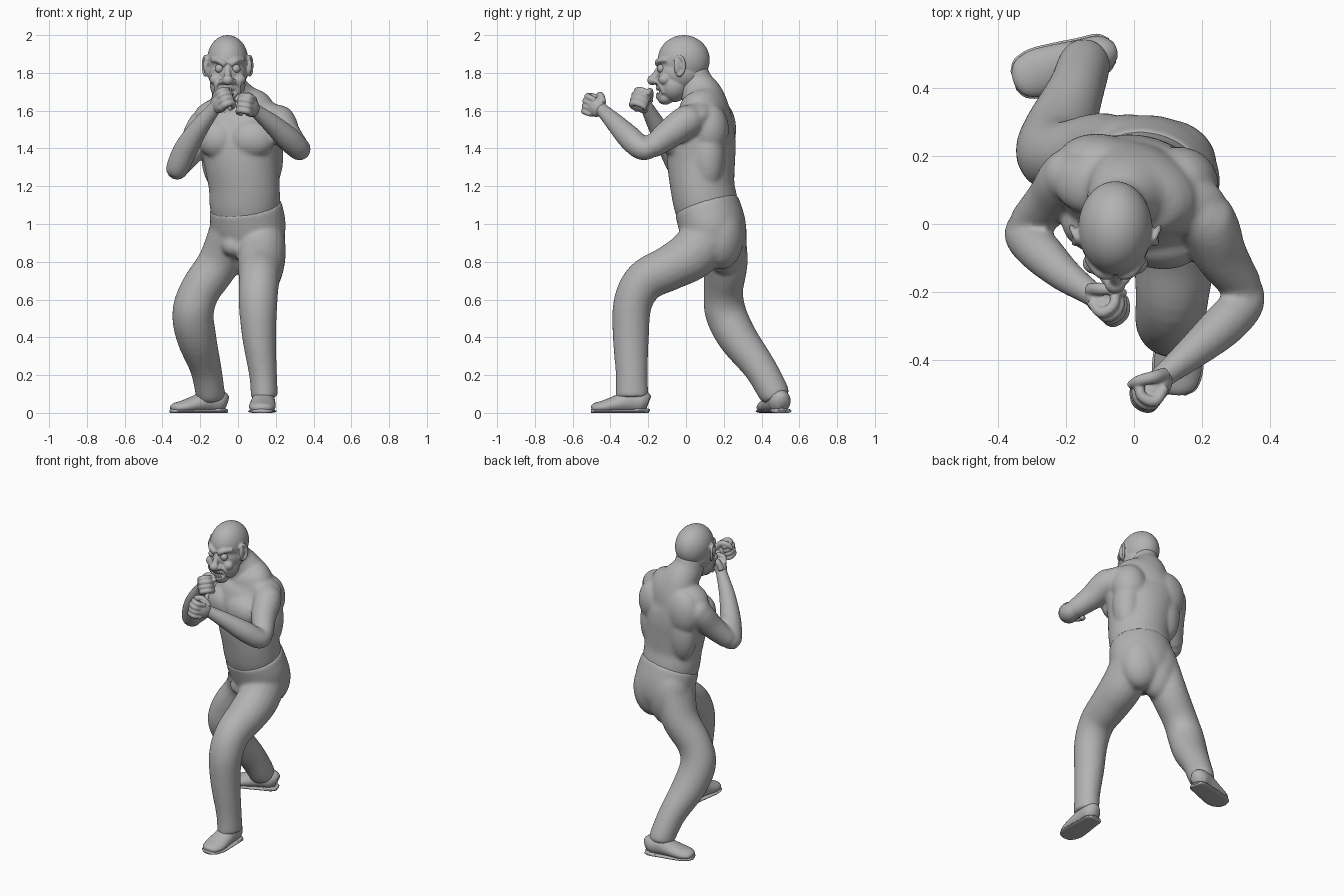
import bpy, bmesh, math
from mathutils import Vector, Matrix

if "Cube" in bpy.data.objects:
    bpy.data.objects.remove(bpy.data.objects["Cube"])

grey = bpy.data.materials.new("plain_grey")
grey.use_nodes = True
COLOUR = (0.45, 0.45, 0.45, 1)
grey.diffuse_color = COLOUR
grey.node_tree.nodes["Principled BSDF"].inputs["Base Color"].default_value = COLOUR
HIP_SIDE = Vector((0.95, -0.31, 0))
X = Vector((1, 0, 0))


def spline(points, steps):
    """Catmull-Rom through rows of x, y, z, half width, half depth."""
    rows = [Vector(p) for p in points]
    rows = [2 * rows[0] - rows[1]] + rows + [2 * rows[-1] - rows[-2]]
    out = []
    for a, b, c, d in zip(rows, rows[1:], rows[2:], rows[3:]):
        for k in range(steps):
            t = k / steps
            out.append(0.5 * (2 * b + (c - a) * t + (2 * a - 5 * b + 4 * c - d) * t * t
                              + (3 * b - a - 3 * c + d) * t ** 3))
    return out + [rows[-2]]


def loft(bm, points, side=X, matrix=None, sides=20, steps=5, floor=None):
    """Skin a smooth tube of elliptical rings along a path."""
    rows = spline(points, steps)
    matrix = matrix or Matrix()
    rings = []
    for i, row in enumerate(rows):
        ahead, behind = rows[min(i + 1, len(rows) - 1)], rows[max(i - 1, 0)]
        along = (ahead.copy().to_3d() - behind.copy().to_3d()).normalized()
        u = (side - along * side.dot(along)).normalized()
        v = along.cross(u)
        ring = []
        for k in range(sides):
            a = math.tau * k / sides
            p = row.to_3d() + u * row[3] * math.cos(a) + v * row[4] * math.sin(a)
            if floor is not None:
                p.z = max(p.z, floor)
            ring.append(bm.verts.new(matrix @ p))
        rings.append(ring)
    for lower, upper in zip(rings, rings[1:]):
        for k in range(sides):
            n = (k + 1) % sides
            bm.faces.new((lower[k], lower[n], upper[n], upper[k]))
    bm.faces.new(rings[0][::-1])
    bm.faces.new(rings[-1])


def tube(bm, points, radii, **options):
    loft(bm, [(*p, r, r) for p, r in zip(points, radii)], **options)


def blob(bm, centre, size, rotation=None, matrix=None):
    m = Matrix.Translation(centre) @ (rotation or Matrix()) @ Matrix.Diagonal((*size, 1))
    bmesh.ops.create_uvsphere(bm, u_segments=40, v_segments=24, radius=1,
                              matrix=(matrix or Matrix()) @ m)


def finish(name, bm, voxel=0, smooth=0):
    bmesh.ops.recalc_face_normals(bm, faces=bm.faces)
    for f in bm.faces:
        f.smooth = True
    mesh = bpy.data.meshes.new(name)
    bm.to_mesh(mesh)
    bm.free()
    mesh.materials.append(grey)
    ob = bpy.data.objects.new(name, mesh)
    bpy.context.collection.objects.link(ob)
    if voxel:
        r = ob.modifiers.new("fuse", "REMESH")
        r.mode, r.voxel_size, r.use_smooth_shade = "VOXEL", voxel, True
    if smooth:
        s = ob.modifiers.new("soften", "SMOOTH")
        s.factor, s.iterations = 0.5, smooth


# Trousers: pelvis, forward left leg and trailing right leg
bm = bmesh.new()
loft(bm, [(.05, .17, .82, .11, .11), (.052, .16, .9, .178, .158),
          (.055, .143, .98, .2, .174), (.045, .122, 1.055, .199, .174),
          (.038, .108, 1.1, .193, .172)], HIP_SIDE, sides=40)
loft(bm, [(.12, .14, .96, .128, .14), (.125, .035, .84, .128, .135), (.12, -.085, .768, .122, .12),
          (.112, -.215, .7, .108, .112), (.106, -.282, .58, .103, .103), (.112, -.292, .4, .09, .096),
          (.133, -.287, .2, .074, .085), (.14, -.285, .08, .072, .088)])
loft(bm, [(-.045, .17, .97, .105, .145), (-.1, .208, .8, .112, .12), (-.2, .198, .65, .108, .105),
          (-.238, .21, .53, .11, .11), (-.22, .272, .4, .106, .105), (-.172, .39, .24, .084, .088),
          (-.148, .463, .11, .078, .082), (-.145, .478, .075, .07, .07)])
blob(bm, (.11, .19, .94), (.135, .115, .18), Matrix.Rotation(-.35, 4, "Z"))
blob(bm, (-.02, .205, .93), (.135, .118, .2), Matrix.Rotation(.1, 4, "Z"))
blob(bm, (-.02, .055, .885), (.065, .06, .06))
finish("trousers", bm, .009, 18)

# Bare upper body with both arms
bm = bmesh.new()
loft(bm, [(.042, .12, 1.0, .17, .15), (.036, .106, 1.1, .188, .167), (.033, .087, 1.2, .19, .168),
          (.02, .08, 1.32, .2, .177), (.01, .082, 1.43, .22, .177),
          (0, .09, 1.52, .232, .16), (.005, .1, 1.6, .195, .13), (-.025, .09, 1.67, .125, .11),
          (-.05, .05, 1.735, .09, .1), (-.055, .025, 1.81, .08, .09)], HIP_SIDE, sides=40)
blob(bm, (.075, -.058, 1.45), (.12, .075, .1), Matrix.Rotation(-.1, 4, "Z"))
blob(bm, (-.115, -.01, 1.45), (.1, .075, .1), Matrix.Rotation(-.35, 4, "Z"))
# shoulder blades, flanks and trapezius
blob(bm, (.14, .125, 1.5), (.11, .1, .14), Matrix.Rotation(-.45, 4, "Z"))
blob(bm, (-.1, .18, 1.5), (.125, .085, .15), Matrix.Rotation(-.1, 4, "Z"))
blob(bm, (-.09, .175, 1.36), (.105, .08, .19), Matrix.Rotation(-.1, 4, "Z"))
blob(bm, (.15, .115, 1.36), (.09, .09, .19), Matrix.Rotation(-.5, 4, "Z"))
for x, y, reach in ((.13, .06, .145), (-.13, .12, .11)):
    blob(bm, (x, y, 1.6), (reach, .09, .06), Matrix.Rotation(.3 if x > 0 else -.4, 4, "Y"))
tube(bm, [(.16, .06, 1.55), (.218, .0, 1.54), (.255, -.09, 1.475), (.32, -.185, 1.403)],
     [.085, .087, .078, .06])
tube(bm, [(.317, -.165, 1.412), (.324, -.228, 1.397), (.265, -.295, 1.453), (.18, -.37, 1.53),
          (.1, -.435, 1.595), (.065, -.465, 1.62)], [.05, .061, .065, .052, .038, .036])
tube(bm, [(-.13, .15, 1.54), (-.195, .135, 1.5), (-.24, .075, 1.405), (-.312, .0, 1.305)],
     [.085, .083, .075, .06])
tube(bm, [(-.308, .01, 1.318), (-.322, -.03, 1.293), (-.277, -.08, 1.395), (-.205, -.148, 1.51),
          (-.132, -.2, 1.605), (-.105, -.22, 1.64)], [.05, .06, .064, .051, .038, .036])
blob(bm, (.23, .005, 1.55), (.07, .085, .075))
blob(bm, (-.2, .14, 1.51), (.07, .08, .085))
finish("upper_body", bm, .009, 12)


def fist(name, wrist, aim, sign):
    """A closed hand: palm, four curled fingers and a thumb."""
    fx = Vector(aim).normalized()
    fy = (Vector((0, 0, 1)) - fx * fx.z).normalized()
    fz = fx.cross(fy) * sign
    m = Matrix.Translation(wrist) @ Matrix((fx, fy, fz)).transposed().to_4x4() @ Matrix.Scale(1.12, 4)
    bm = bmesh.new()
    blob(bm, (.045, 0, .005), (.058, .046, .034), matrix=m)
    for i in range(4):
        y = (i - 1.5) * .024
        tip = .104 - .004 * abs(i - 2)
        tube(bm, [(.04, y, .022), (tip - .012, y, .024), (tip, y, -.012),
                  (tip - .03, y, -.04), (.045, y, -.03)], [.013, .015, .014, .013, .011],
             side=Vector((0, 1, 0)), matrix=m, sides=12)
    tube(bm, [(.01, .03, 0), (.045, .055, -.018), (.075, .045, -.042), (.09, .015, -.054)],
         [.018, .017, .015, .01], side=Vector((0, 0, 1)), matrix=m, sides=12)
    finish(name, bm, .0045, 2)


fist("left_fist", (.09, -.442, 1.603), (-.52, -.65, .3), -1)
fist("right_fist", (-.122, -.2, 1.615), (.48, -.43, .42), 1)

# Head: skull, face, jaw, brow, cheeks, nose, lips and ears
HX = -.055
bm = bmesh.new()
blob(bm, (HX, -.012, 1.868), (.109, .138, .132))
blob(bm, (HX, -.028, 1.8), (.105, .125, .1))
blob(bm, (HX, -.065, 1.735), (.094, .085, .09))
blob(bm, (HX, -.11, 1.668), (.052, .042, .037))
blob(bm, (HX, -.178, 1.762), (.03, .027, .027))
tube(bm, [(HX, -.13, 1.84), (HX, -.15, 1.81), (HX, -.17, 1.77)], [.014, .016, .02])
for s in (-1, 1):
    blob(bm, (HX + s * .027, -.158, 1.755), (.018, .02, .016))
    blob(bm, (HX + s * .062, -.115, 1.765), (.034, .032, .03))
    tube(bm, [(HX + s * .012, -.15, 1.842), (HX + s * .045, -.143, 1.864),
              (HX + s * .085, -.1, 1.868)], [.015, .016, .011], side=Vector((0, 0, 1)))
    tube(bm, [(HX + s * .03, -.158, 1.76), (HX + s * .06, -.138, 1.735),
              (HX + s * .06, -.12, 1.69)], [.008, .011, .008])
    # ear: rim around a thin shell
    turn = Matrix.Rotation(s * .45, 4, "Z")
    blob(bm, (HX + s * .109, -.038, 1.838), (.016, .03, .05), turn)
    rim = []
    for k in range(9):
        a = math.radians(-110 + 32 * k)
        rim.append((HX + s * (.117 + .012 * math.cos(a)), -.036 + .027 * math.cos(a),
                    1.838 + .05 * math.sin(a)))
    tube(bm, rim, [.009] * 9, side=X, sides=10, steps=2)
lips = []
for k in range(17):
    a = math.tau * k / 16
    lips.append((HX + .045 * math.cos(a), -.15 + .025 * math.cos(a) ** 2, 1.7 + .028 * math.sin(a)))
tube(bm, lips, [.011] * 17, side=Vector((0, 1, 0)), sides=10, steps=2)
finish("head", bm, .0055, 3)

# Eyes and teeth, repeated on both sides
bm = bmesh.new()
for s in (-1, 1):
    blob(bm, (HX + s * .044, -.132, 1.823), (.024, .022, .023))
finish("eyes", bm)
bm = bmesh.new()
for i in range(6):
    off = (i - 2.5) * .011
    for z in (1.717, 1.684):
        blob(bm, (HX + off, -.152 + 10 * off * off, z), (.006, .006, .011))
finish("teeth", bm)


def shoe(name, heel, yaw):
    """A low leather shoe pointing along the given heading, with a welted sole."""
    m = Matrix.Translation((*heel, 0)) @ Matrix.Rotation(yaw, 4, "Z")
    rows = [(0, .05, .032, .042), (.03, .06, .055, .06), (.09, .065, .06, .065),
            (.16, .048, .067, .048), (.23, .032, .07, .036), (.28, .026, .054, .027),
            (.3, .022, .024, .016)]
    side = Vector((0, 1, 0))
    bm = bmesh.new()
    loft(bm, [(x, 0, z, w, h) for x, z, w, h in rows], side, m, 24, 4, .006)
    finish(name + "_shoe", bm)
    bm = bmesh.new()
    loft(bm, [(x * 1.015 - .002, 0, .009, w + .005, .012) for x, z, w, h in rows], side, m, 24, 4, 0)
    blob(bm, (.045, 0, .014), (.055, .057, .014), matrix=m)
    finish(name + "_sole", bm)


shoe("left", (.14, -.2), math.radians(-93))
shoe("right", (-.065, .51), math.radians(197))
